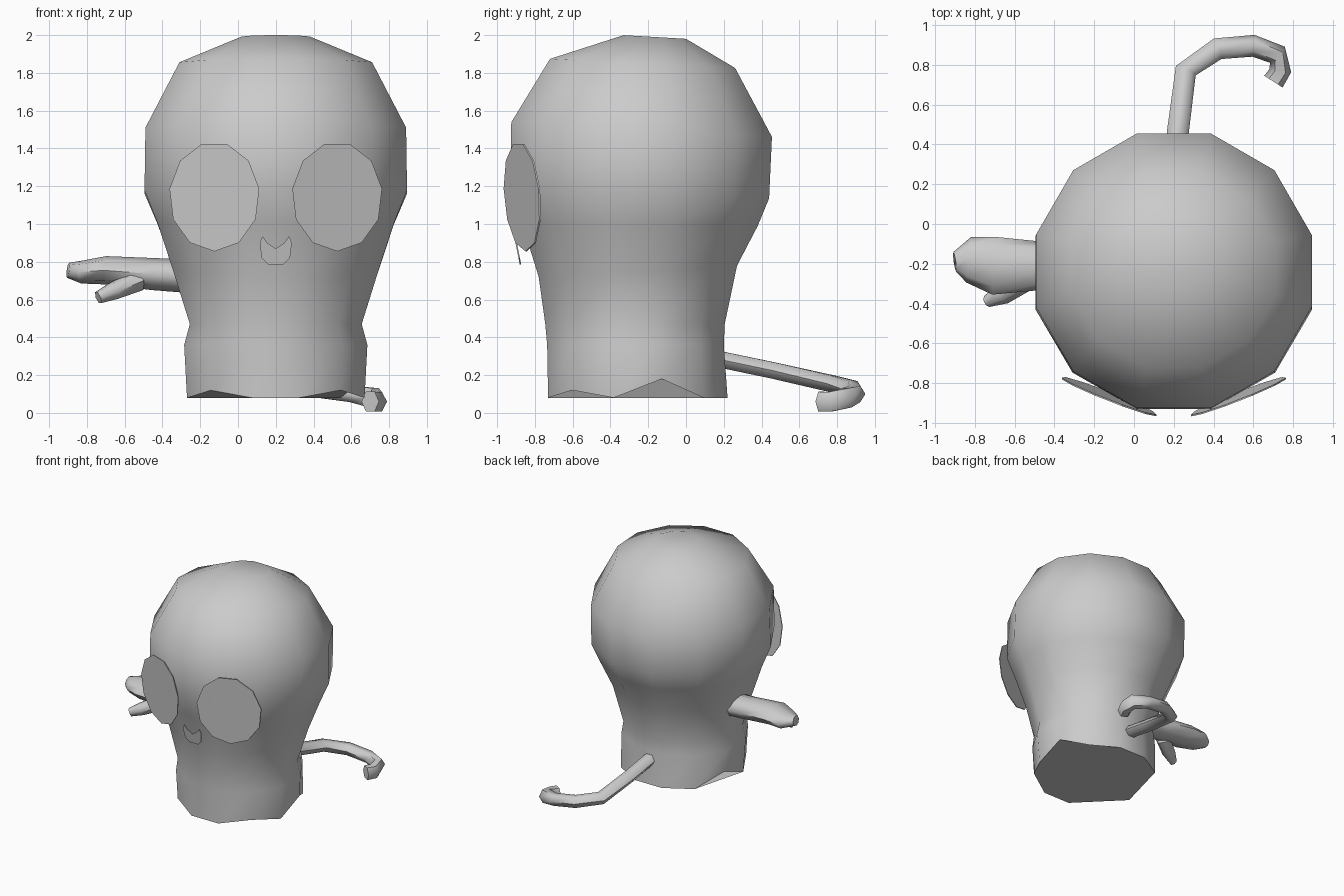
import bpy, bmesh
from math import sin, cos, radians, tau
from mathutils import Vector

if "Cube" in bpy.data.objects:
    bpy.data.objects.remove(bpy.data.objects["Cube"])

grey = bpy.data.materials.new("plain grey")
grey.use_nodes = True
GREY = (0.6, 0.6, 0.6, 1)
grey.diffuse_color = GREY
grey.node_tree.nodes["Principled BSDF"].inputs["Base Color"].default_value = GREY


def finish(name, bm, smooth_angle=None):
    """Turn a bmesh into a named, coloured object."""
    mesh = bpy.data.meshes.new(name)
    bm.to_mesh(mesh)
    bm.free()
    mesh.materials.append(grey)
    obj = bpy.data.objects.new(name, mesh)
    bpy.context.collection.objects.link(obj)
    if smooth_angle:
        bpy.ops.object.select_all(action="DESELECT")
        obj.select_set(True)
        bpy.context.view_layer.objects.active = obj
        bpy.ops.object.shade_smooth_by_angle(angle=radians(smooth_angle))
    return obj


def loft(name, rings, smooth_angle):
    """Skin a list of equally long point rings and cap both ends."""
    bm = bmesh.new()
    rows = [[bm.verts.new(p) for p in ring] for ring in rings]
    n = len(rows[0])
    for low, high in zip(rows, rows[1:]):
        for i in range(n):
            j = (i + 1) % n
            bm.faces.new((low[i], low[j], high[j], high[i]))
    bm.faces.new(rows[0][::-1])
    bm.faces.new(rows[-1])
    bmesh.ops.recalc_face_normals(bm, faces=bm.faces[:])
    return finish(name, bm, smooth_angle)


def sweep(name, stations, sides=6, smooth_angle=60):
    """Tube through stations of (position, half width, half height)."""
    points = [Vector(s[0]) for s in stations]
    rings = []
    for k, (_, wide, high) in enumerate(stations):
        along = points[min(k + 1, len(points) - 1)] - points[max(k - 1, 0)]
        across = along.cross(Vector((0, 0, 1))).normalized()
        up = across.cross(along).normalized()
        rings.append([points[k] + across * wide * cos(tau * i / sides)
                      + up * high * sin(tau * i / sides) for i in range(sides)])
    return loft(name, rings, smooth_angle)


def plate(name, outline):
    """Thin flat-shaded panel from an outline."""
    bm = bmesh.new()
    bm.faces.new([bm.verts.new(p) for p in outline])
    face = bmesh.ops.extrude_face_region(bm, geom=bm.faces[:])
    moved = [v for v in face["geom"] if isinstance(v, bmesh.types.BMVert)]
    bmesh.ops.translate(bm, verts=moved, vec=(0, 0.008, 0))
    bmesh.ops.recalc_face_normals(bm, faces=bm.faces[:])
    return finish(name, bm)


# Head and body: height, half width, front y, back y, forward rise
CENTRE_X = 0.2
SIDES = 12
profile = [
    (0.08, 0.47, -0.73, 0.22, 0),
    (0.36, 0.485, -0.735, 0.2, 0),
    (0.47, 0.455, -0.745, 0.205, 0),
    (0.75, 0.54, -0.78, 0.27, -0.03),
    (1.0, 0.625, -0.87, 0.38, 0.01),
    (1.17, 0.695, -0.93, 0.44, 0.035),
    (1.5, 0.69, -0.925, 0.455, 0.04),
    (1.85, 0.51, -0.72, 0.26, 0.025),
    (1.99, 0.18, -0.33, 0.0, 0.01),
]
rings = []
for z, half_x, front, back, rise in profile:
    ring = []
    for i in range(SIDES):
        a = tau * (i + 0.5) / SIDES
        grow = 1 / cos(tau / 2 / SIDES)
        ring.append(Vector((CENTRE_X + half_x * grow * cos(a),
                            (front + back) / 2 + (back - front) / 2 * grow * sin(a),
                            z - rise * sin(a))))
    rings.append(ring)
# Arched hem between the foot corners
for i in (0, 5):
    rings[0][i].z += 0.1
for i in (7, 10):
    rings[0][i].z += 0.04
loft("head_and_body", rings, 50)

# Eyes: tilted flat discs, mirrored about the body centre
for side, name in ((-1, "right_eye"), (1, "left_eye")):
    outline = []
    for i in range(11):
        a = tau * (i + 0.25) / 11
        out, up = 0.24 * cos(a), 0.29 * sin(a)
        outline.append((CENTRE_X + side * (0.325 + out),
                        -0.87 + 0.39 * out - 0.07 * up, 1.145 + up))
    plate(name, outline)

# Nose: small notched shield
half = [(0, 0.87), (0.045, 0.9), (0.07, 0.935), (0.085, 0.9), (0.075, 0.82), (0.04, 0.785)]
shape = half + [(-x, z) for x, z in half[:0:-1]]
plate("nose", [(CENTRE_X + x, -0.893 - 0.2 * (z - 0.85), z) for x, z in shape])

# Right arm with mitten hand and thumb
sweep("right_arm", [
    ((-0.2, -0.22, 0.72), 0.12, 0.09),
    ((-0.45, -0.21, 0.735), 0.12, 0.085),
    ((-0.7, -0.21, 0.755), 0.145, 0.075),
    ((-0.83, -0.18, 0.745), 0.115, 0.06),
    ((-0.9, -0.19, 0.755), 0.05, 0.04),
], sides=8)
sweep("right_thumb", [
    ((-0.53, -0.27, 0.7), 0.06, 0.06),
    ((-0.66, -0.35, 0.645), 0.055, 0.05),
    ((-0.74, -0.39, 0.61), 0.03, 0.035),
])

# Tail: curved tube ending in a hooked tip
path = [(0.2, 0.1, 0.3), (0.22, 0.46, 0.225), (0.26, 0.77, 0.155), (0.42, 0.88, 0.125),
        (0.6, 0.895, 0.1), (0.72, 0.85, 0.08), (0.735, 0.77, 0.06), (0.7, 0.715, 0.06)]
sweep("tail", [(p, 0.055, 0.05 if k < 5 else 0.06) for k, p in enumerate(path)])
